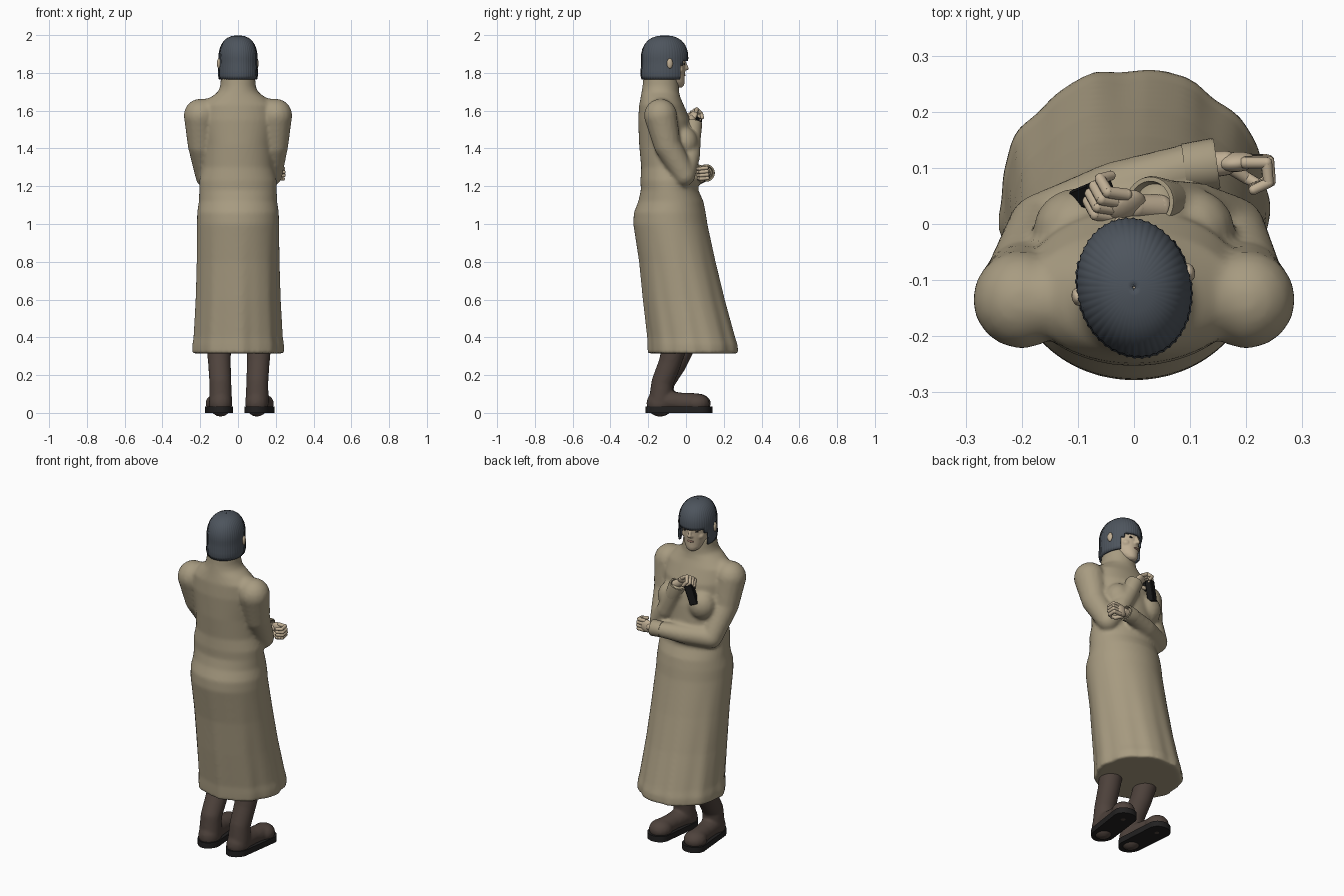
import bpy, bmesh, math
from mathutils import Vector, Matrix

if "Cube" in bpy.data.objects:
    bpy.data.objects.remove(bpy.data.objects["Cube"])


def material(name, rgb):
    m = bpy.data.materials.new(name)
    m.use_nodes = True
    m.diffuse_color = (*rgb, 1)
    bsdf = m.node_tree.nodes["Principled BSDF"]
    bsdf.inputs["Base Color"].default_value = (*rgb, 1)
    bsdf.inputs["Roughness"].default_value = 0.8
    return m


TAN = material("tan cloth", (0.39, 0.33, 0.22))
SKIN = material("skin", (0.53, 0.43, 0.30))
WOOL = material("grey wool", (0.075, 0.09, 0.11))
LEATHER = material("brown leather", (0.078, 0.056, 0.046))
RUBBER = material("dark sole", (0.016, 0.015, 0.015))
BLACK = material("black plastic", (0.01, 0.01, 0.01))
LIP = material("lips", (0.33, 0.19, 0.14))


def finish(bm, name, mat, matrix=None, voxel=0, smooth=6, angle=50):
    bmesh.ops.recalc_face_normals(bm, faces=bm.faces)
    if matrix:
        bm.transform(matrix)
    me = bpy.data.meshes.new(name)
    bm.to_mesh(me)
    bm.free()
    me.materials.append(mat)
    for p in me.polygons:
        p.use_smooth = True
    me.set_sharp_from_angle(angle=math.radians(angle))
    ob = bpy.data.objects.new(name, me)
    bpy.context.scene.collection.objects.link(ob)
    if voxel:
        r = ob.modifiers.new("union", 'REMESH')
        r.mode = 'VOXEL'
        r.voxel_size = voxel
        r.use_smooth_shade = True
        s = ob.modifiers.new("soften", 'SMOOTH')
        s.factor = 0.5
        s.iterations = smooth
    return ob


def ball(bm, c, r, seg=16):
    r = r if isinstance(r, (tuple, list)) else (r, r, r)
    m = Matrix.Translation(c) @ Matrix.Diagonal((*r, 1))
    bmesh.ops.create_uvsphere(bm, u_segments=seg, v_segments=seg // 2 + 2, radius=1, matrix=m)


def limb(bm, pts, seg=16):
    """Chain of rounded cones through (x, y, z, radius)."""
    for a in pts:
        ball(bm, a[:3], a[3], seg)
    for a, b in zip(pts, pts[1:]):
        p, q = Vector(a[:3]), Vector(b[:3])
        m = Matrix.Translation((p + q) / 2) @ (q - p).to_track_quat('Z', 'Y').to_matrix().to_4x4()
        bmesh.ops.create_cone(bm, cap_ends=True, segments=seg, radius1=a[3], radius2=b[3],
                              depth=(q - p).length, matrix=m)


def loft(bm, rings, n=64, wave=None, caps=True):
    """Stack of ellipses (z, centre y, radius x, radius y)."""
    rows = []
    for z, cy, rx, ry in rings:
        row = []
        for i in range(n):
            t = 2 * math.pi * i / n
            k = wave(t, z) if wave else 1
            row.append(bm.verts.new((rx * k * math.cos(t), cy + ry * k * math.sin(t), z)))
        rows.append(row)
    for lo, hi in zip(rows, rows[1:]):
        for i in range(n):
            j = (i + 1) % n
            bm.faces.new((lo[i], lo[j], hi[j], hi[i]))
    if caps:
        bm.faces.new(rows[0][::-1])
        bm.faces.new(rows[-1])


def box(bm, c, size, rot=None):
    m = Matrix.Translation(c) @ (rot or Matrix()) @ Matrix.Diagonal((*size, 1))
    return bmesh.ops.create_cube(bm, size=1, matrix=m)


# Coat: skirt, torso, collar, chest and sleeves merged into one surface
def folds(t, z):
    depth = max(0, min(1, (1.0 - z) / 0.6))
    return 1 + depth * (0.018 * math.cos(9 * t + 1.2) + 0.008 * math.cos(17 * t))


bm = bmesh.new()
loft(bm, [(0.315, 0.04, 0.240, 0.238), (0.36, 0.037, 0.240, 0.237), (0.40, 0.03, 0.234, 0.231),
          (0.6, -0.01, 0.224, 0.216), (0.8, -0.045, 0.219, 0.202), (1.0, -0.083, 0.217, 0.196),
          (1.06, -0.086, 0.216, 0.19), (1.12, -0.08, 0.207, 0.172), (1.18, -0.087, 0.205, 0.152),
          (1.23, -0.088, 0.205, 0.153), (1.3, -0.09, 0.188, 0.147), (1.42, -0.1, 0.185, 0.148),
          (1.55, -0.115, 0.2, 0.138), (1.63, -0.13, 0.19, 0.118), (1.67, -0.135, 0.145, 0.105),
          (1.7, -0.136, 0.105, 0.099), (1.73, -0.134, 0.094, 0.096), (1.785, -0.135, 0.09, 0.09)],
     wave=folds)
for s in (-1, 1):
    ball(bm, (0.1 * s, -0.01, 1.43), (0.08, 0.075, 0.085))
    limb(bm, [(0.14 * s, -0.135, 1.6, 0.07), (0.2 * s, -0.135, 1.575, 0.088),
              (0.195 * s, -0.1, 1.42, 0.072)])
limb(bm, [(0.195, -0.1, 1.42, 0.072), (0.175, -0.01, 1.26, 0.06),
          (0.11, 0.02, 1.36, 0.055), (0.045, 0.035, 1.49, 0.046)])
limb(bm, [(-0.195, -0.1, 1.42, 0.072), (-0.165, -0.005, 1.25, 0.06),
          (-0.03, 0.06, 1.26, 0.053), (0.11, 0.105, 1.27, 0.042)])
finish(bm, "long_coat", TAN, voxel=0.01, smooth=5)


# Turned-back cuffs
def cuff(name, start, end, radius):
    p, q = Vector(start), Vector(end)
    m = Matrix.Translation(p) @ (q - p).to_track_quat('Z', 'Y').to_matrix().to_4x4()
    bm = bmesh.new()
    d = (q - p).length
    loft(bm, [(0, 0, radius * 0.94, radius * 0.94), (d * 0.9, 0, radius, radius),
              (d, 0, radius * 0.96, radius * 0.96), (d, 0, radius * 0.8, radius * 0.8),
              (d * 0.6, 0, radius * 0.7, radius * 0.7)], n=28)
    finish(bm, name, TAN, m)


cuff("raised_cuff", (0.06, 0.033, 1.46), (0.028, 0.038, 1.535), 0.048)
cuff("crossed_cuff", (0.09, 0.1, 1.27), (0.148, 0.108, 1.27), 0.046)


# Hands: wrist, palm, four curled fingers and a thumb
def hand(name, origin, forward, curl):
    x = Vector(forward).normalized()
    y = Vector(curl)
    y = (y - x * y.dot(x)).normalized()
    m = Matrix((x, y, x.cross(y))).transposed().to_4x4()
    m.translation = origin
    bm = bmesh.new()
    limb(bm, [(-0.045, 0, 0, 0.025), (0.005, 0, 0, 0.022)])
    ball(bm, (0.025, 0, 0), (0.036, 0.018, 0.036))
    for k in range(4):
        w = 0.018 * (k - 1.5)
        reach = 0.084 - 0.004 * abs(k - 1.5)
        limb(bm, [(0.04, 0, w, 0.011), (reach, 0.004, w, 0.0105),
                  (reach, 0.04, w, 0.0095), (0.05, 0.05, w, 0.009)], 10)
    limb(bm, [(0.012, 0.01, 0.026, 0.013), (0.04, 0.034, 0.036, 0.011),
              (0.066, 0.05, 0.024, 0.009)], 10)
    finish(bm, name, SKIN, m)


hand("raised_hand", (0.008, 0.03, 1.552), (-0.8, 0.05, 0.55), (-0.3, 0.6, -0.6))
hand("crossed_hand", (0.158, 0.108, 1.27), (1, 0.1, 0), (0, -1, -0.1))

# Handheld device
tilt = Matrix.Rotation(0.4, 4, 'Z') @ Matrix.Rotation(0.3, 4, 'Y')
bm = bmesh.new()
box(bm, (-0.074, 0.055, 1.51), (0.046, 0.038, 0.12), tilt)
box(bm, (-0.062, 0.03, 1.545), (0.024, 0.03, 0.05), tilt)
bmesh.ops.bevel(bm, geom=bm.edges[:], offset=0.004, segments=1, affect='EDGES')
finish(bm, "handheld_device", BLACK, angle=30)

# Head, slightly turned
TURN = Matrix.Translation((0, -0.113, 0)) @ Matrix.Rotation(0.22, 4, 'Z')
bm = bmesh.new()
loft(bm, [(1.722, 0.075, 0.016, 0.016), (1.732, 0.068, 0.034, 0.036), (1.75, 0.05, 0.049, 0.058),
          (1.78, 0.025, 0.064, 0.083), (1.81, 0.012, 0.073, 0.097), (1.84, 0.006, 0.079, 0.103),
          (1.88, 0, 0.084, 0.111), (1.93, 0, 0.074, 0.095), (1.96, 0, 0.045, 0.055)], n=40)
limb(bm, [(0, -0.02, 1.68, 0.06), (0, 0, 1.78, 0.058)])
limb(bm, [(0, 0.108, 1.86, 0.007), (0, 0.121, 1.823, 0.01)])
for s in (-1, 1):
    ball(bm, (0.009 * s, 0.112, 1.82), 0.008)
    ball(bm, (0.102 * s, 0.005, 1.85), (0.011, 0.017, 0.03))
    ball(bm, (0.042 * s, 0.068, 1.815), (0.024, 0.024, 0.022))
finish(bm, "head", SKIN, TURN, voxel=0.005, smooth=3)

# Painted face details
bm = bmesh.new()
for s in (-1, 1):
    ball(bm, (0.032 * s, 0.097, 1.847), (0.013, 0.006, 0.005))
    limb(bm, [(0.016 * s, 0.105, 1.862, 0.003), (0.05 * s, 0.086, 1.864, 0.003)], 8)
finish(bm, "eyes_and_brows", RUBBER, TURN)
bm = bmesh.new()
ball(bm, (0, 0.106, 1.788), (0.02, 0.007, 0.006))
finish(bm, "lips", LIP, TURN)

# Ribbed knitted cap with an opening for the face
profile = [(1.765, 0.97), (1.785, 1.01), (1.81, 1.01), (1.84, 0.99), (1.862, 0.985), (1.878, 0.99),
           (1.9, 0.985), (1.925, 0.94), (1.95, 0.85), (1.97, 0.72), (1.985, 0.55),
           (1.994, 0.35), (1.998, 0.12), (1.9985, 0.02)]
bm = bmesh.new()
loft(bm, [(z, 0, 0.102 * k, 0.126 * k) for z, k in profile], n=144,
     wave=lambda t, z: 1 + 0.012 * math.cos(48 * t), caps=False)
opening = []
for f in bm.faces:
    c = f.calc_center_median()
    front = abs(math.atan2(c.x / 0.102, c.y / 0.126))
    if c.z < 1.87 and front < math.radians(58 if c.z < 1.85 else 48):
        opening.append(f)
bmesh.ops.delete(bm, geom=opening, context='FACES')
cap = finish(bm, "knitted_cap", WOOL, TURN, angle=80)
thick = cap.modifiers.new("thickness", 'SOLIDIFY')
thick.thickness = 0.012
thick.offset = -1

# Boots and soles
for side, x, y, turn in (("left", 0.1, 0, -0.13), ("right", -0.092, 0.005, 0.08)):
    place = Matrix.Translation((x, y - 0.14, 0)) @ Matrix.Rotation(turn, 4, 'Z')
    bm = bmesh.new()
    lean = 0.09 if side == "left" else 0.13
    limb(bm, [(0, 0.005, 0.07, 0.061), (0, 0.015, 0.16, 0.058),
              (0, lean * 0.6, 0.26, 0.06), (0, lean, 0.38, 0.066)], 24)
    limb(bm, [(0, 0.01, 0.065, 0.058), (0, 0.11, 0.057, 0.05), (0, 0.19, 0.052, 0.052)], 24)
    ball(bm, (0, 0.2, 0.05), (0.065, 0.068, 0.052))
    ball(bm, (0, 0, 0.05), (0.062, 0.07, 0.07))
    finish(bm, side + "_boot", LEATHER, place, voxel=0.008, smooth=4)
    bm = bmesh.new()
    for z in (0, 0.034):
        ring = []
        for i in range(40):
            t = 2 * math.pi * i / 40
            wide = 0.066 + 0.008 * math.sin(t)
            ring.append(bm.verts.new((wide * math.cos(t),
                                      0.1 + 0.105 * math.copysign(1, math.sin(t))
                                      + 0.07 * math.sin(t), z)))
        bm.faces.new(ring)
        if z:
            for i in range(40):
                j = (i + 1) % 40
                bm.faces.new((last[i], last[j], ring[j], ring[i]))
        last = ring
    finish(bm, side + "_sole", RUBBER, place, angle=40)
